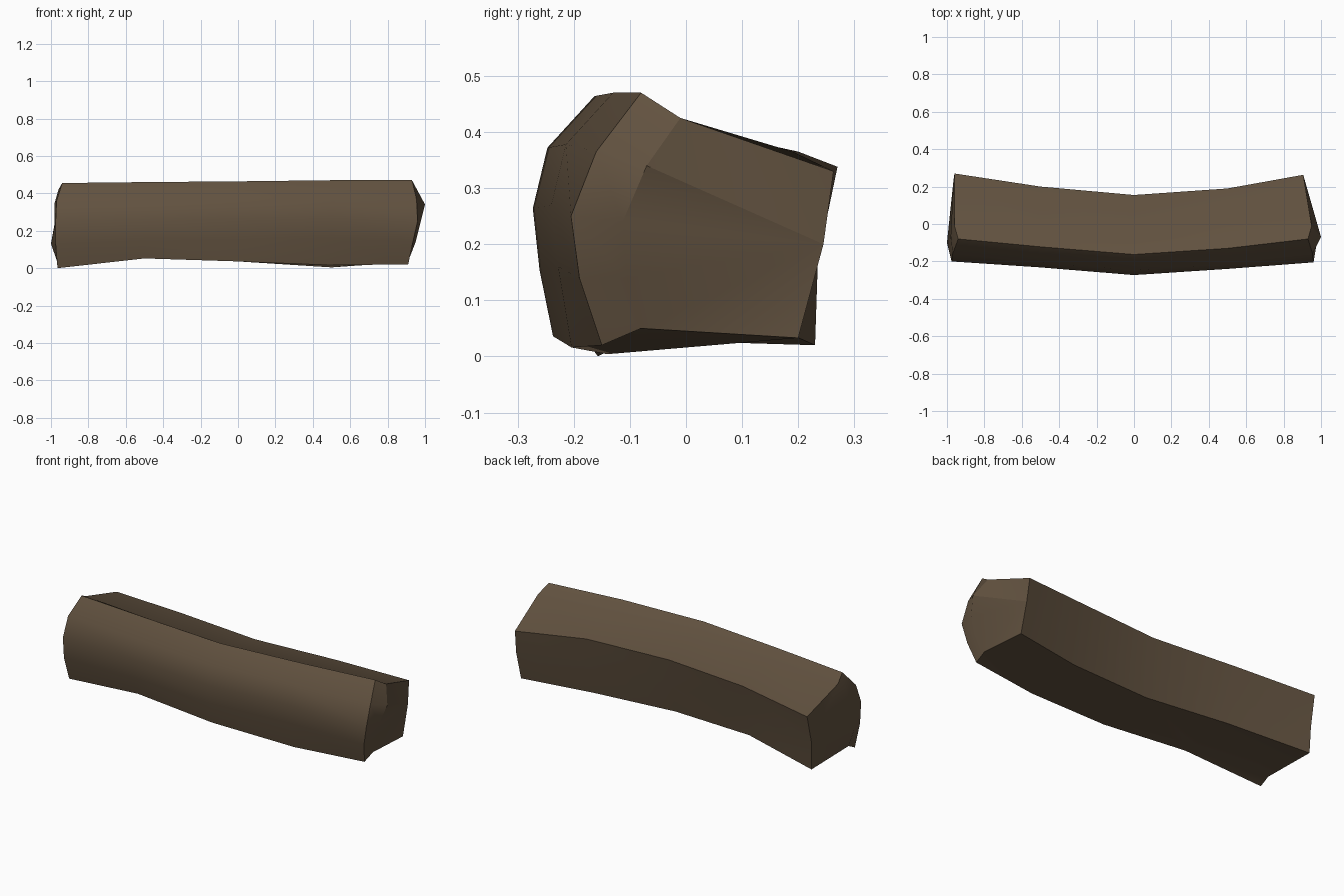
import bpy, bmesh

if "Cube" in bpy.data.objects:
    bpy.data.objects.remove(bpy.data.objects["Cube"])

bark = bpy.data.materials.new("dark brown wood")
bark.diffuse_color = (0.120, 0.083, 0.050, 1)
bark.use_nodes = True
bark.node_tree.nodes["Principled BSDF"].inputs["Base Color"].default_value = bark.diffuse_color

# Ring order: 5 rounded front points (top to bottom), bottom inner,
# back bottom, back middle, back top, top inner.  Pairs are (y, z).
right = [(-.08, .47), (-.16, .365), (-.205, .25), (-.19, .14), (-.15, .02),
         (-.08, .05), (.20, .033), (.245, .2), (.263, .33), (-.01, .425)]
left = [(-.08, .455), (-.16, .36), (-.20, .25), (-.19, .13), (-.157, 0),
        (-.10, .03), (.23, .02), (.235, .17), (.27, .338), (-.01, .42)]
right_x = [.93, .955, .96, .935, .91, .915, .91, .91, .905, .95]
left_x = [-.94, -.97, -.975, -.975, -.965, -.965, -.96, -.965, -.96, -.96]

# Middle stations: x, front edge y, back edge y, top z, then three bottom heights
stations = [(-.5, -.122, .200, .460, .052, .055, .060),
            (0, -.163, .155, .464, .036, .040, .045),
            (.5, -.130, .190, .470, .016, .004, .033)]


def section(x, yf, yb, zt, z_front, z_in, z_back):
    ring = [(yf, zt), (yf - .084, zt - .092), (yf - .110, zt - .2),
            (yf - .098, zt - .31), (yf - .074, z_front), (yf - .01, z_in),
            (yb - .06, z_back), (yb - .03, .2), (yb, .365), (yf + .07, zt - .04)]
    return [(x, y, z) for y, z in ring]


rings = [[(x, y, z) for x, (y, z) in zip(left_x, left)]]
rings += [section(*s) for s in stations]
rings += [[(x, y, z) for x, (y, z) in zip(right_x, right)]]

bm = bmesh.new()
loops = [[bm.verts.new(p) for p in r] for r in rings]
n = 10
# Long sides of the beam
for a, b in zip(loops, loops[1:]):
    for i in range(n):
        j = (i + 1) % n
        bm.faces.new((a[i], a[j], b[j], b[i]))


# Broken ends: a bevelled strip behind the front, then the flatter back part
def cap(loop, ridge):
    c = [loop[9]] + [bm.verts.new(p) for p in ridge] + [loop[5]]
    for i in range(4):
        bm.faces.new((loop[i], loop[i + 1], c[i + 1], c[i]))
    back = loop[7]
    chain = [loop[8]] + c + [loop[6]]
    for p, q in zip(chain, chain[1:]):
        bm.faces.new((p, q, back))


cap(loops[0], [(-.98, -.06, .35), (-.98, -.10, .24), (-1, -.10, .13)])
cap(loops[-1], [(1, -.07, .34), (.975, -.113, .24), (.95, -.105, .14)])
bmesh.ops.recalc_face_normals(bm, faces=bm.faces[:])

mesh = bpy.data.meshes.new("curved_beam")
bm.to_mesh(mesh)
bm.free()
mesh.materials.append(bark)
beam = bpy.data.objects.new("curved_beam", mesh)
bpy.context.collection.objects.link(beam)
bpy.context.view_layer.objects.active = beam
beam.select_set(True)
bpy.ops.object.shade_smooth_by_angle(angle=0.55)
